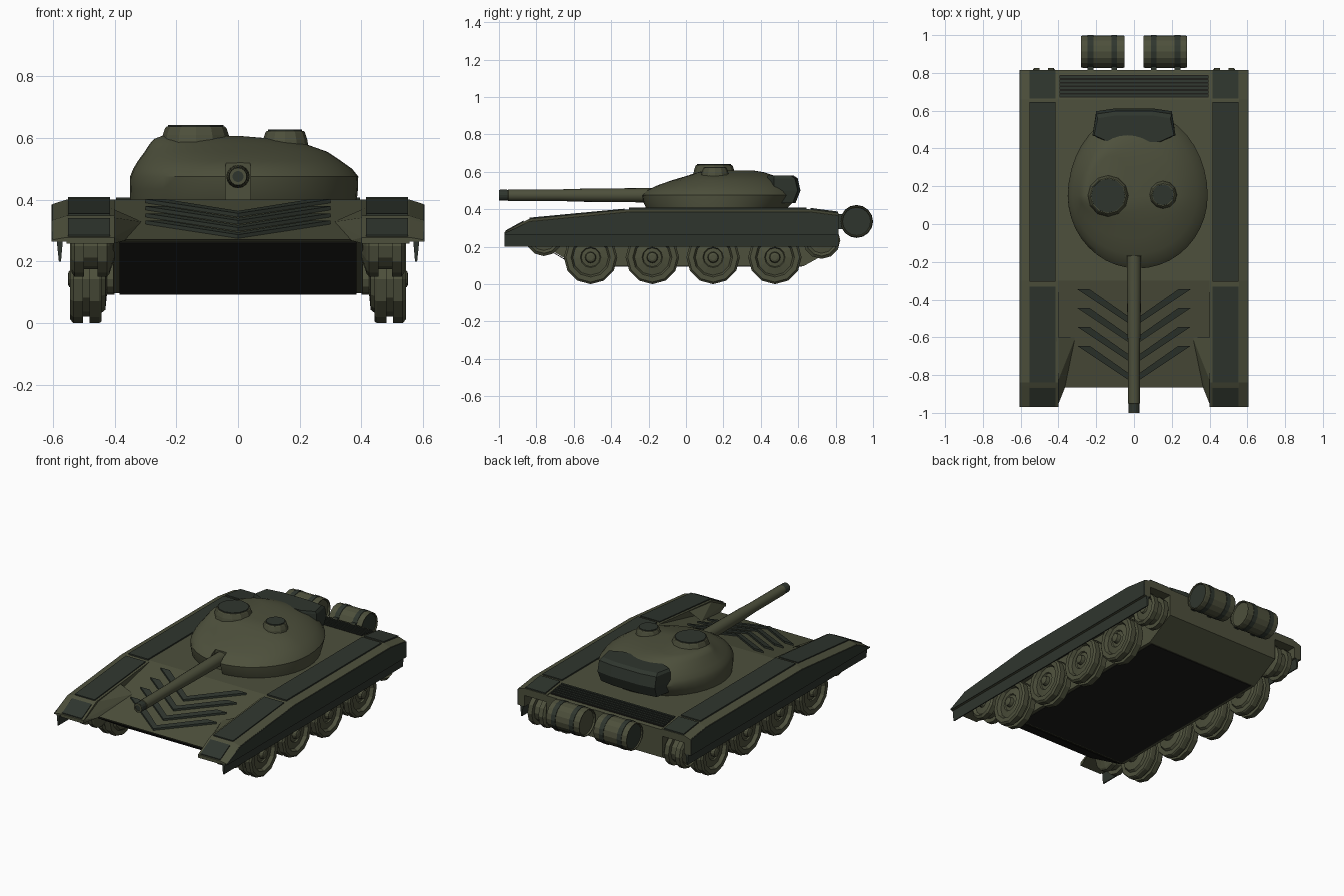
import bpy, bmesh
from math import sin, cos, pi, radians


def material(name, rgb):
    m = bpy.data.materials.new(name)
    m.diffuse_color = (*rgb, 1)
    return m


OLIVE = material("olive", (0.075, 0.08, 0.045))
DARK = material("dark_green", (0.028, 0.036, 0.027))
BLACK = material("shadow", (0.012, 0.012, 0.010))


def finish(name, bm, mat, mirror=False):
    bmesh.ops.recalc_face_normals(bm, faces=bm.faces)
    me = bpy.data.meshes.new(name)
    bm.to_mesh(me)
    bm.free()
    me.materials.append(mat)
    ob = bpy.data.objects.new(name, me)
    bpy.context.collection.objects.link(ob)
    if mirror:
        ob.modifiers.new("mirror", 'MIRROR').use_mirror_merge = False
    return ob


def loft(name, rings, mat, mirror=False):
    bm = bmesh.new()
    vs = [[bm.verts.new(p) for p in r] for r in rings]
    n = len(vs[0])
    for a, b in zip(vs, vs[1:]):
        for i in range(n):
            j = (i + 1) % n
            bm.faces.new((a[i], a[j], b[j], b[i]))
    bm.faces.new(vs[0])
    bm.faces.new(vs[-1])
    return finish(name, bm, mat, mirror)


def prism(name, yz, x0, x1, mat, mirror=False):
    return loft(name, [[(x, y, z) for y, z in yz] for x in (x0, x1)], mat, mirror)


def slab(name, y0, z0, y1, z1, x0, x1, t, mat, mirror=False):
    # sloped plate whose top runs from (y0, z0) to (y1, z1)
    return prism(name, [(y0, z0), (y1, z1), (y1, z1 - t), (y0, z0 - t)], x0, x1, mat, mirror)


def lathe(name, axis, c, prof, mat, n=12, mirror=False):
    # prof: (radius, offset along axis)
    rings = []
    for r, o in prof:
        ring = []
        for k in range(n):
            a = 2 * pi * k / n
            u, v = r * cos(a), r * sin(a)
            d = {'x': (o, u, v), 'y': (u, o, v), 'z': (u, v, o)}[axis]
            ring.append(tuple(p + q for p, q in zip(c, d)))
        rings.append(ring)
    return loft(name, rings, mat, mirror)


def convex(name, pts, mat, mirror=False):
    bm = bmesh.new()
    for p in pts:
        bm.verts.new(p)
    bmesh.ops.convex_hull(bm, input=bm.verts)
    return finish(name, bm, mat, mirror)


def smooth(ob, deg):
    bpy.ops.object.select_all(action='DESELECT')
    ob.select_set(True)
    bpy.context.view_layer.objects.active = ob
    bpy.ops.object.shade_smooth_by_angle(angle=radians(deg))


# Hull
prism("hull", [(-0.865, 0.27), (-0.3, 0.40), (0.66, 0.40), (0.815, 0.375),
               (0.815, 0.20), (0.63, 0.097), (-0.58, 0.097)], -0.405, 0.405, OLIVE)
slab("lower_front_plate", -0.86, 0.262, -0.585, 0.097, -0.385, 0.385, 0.005, BLACK)
slab("belly_plate", -0.57, 0.10, 0.62, 0.10, -0.385, 0.385, 0.006, BLACK)

# Engine grille with slats
slab("engine_grille", 0.67, 0.401, 0.79, 0.383, -0.395, 0.395, 0.01, BLACK)
for i in range(6):
    y = 0.675 + i * 0.0195
    z = 0.407 - (y - 0.67) * 0.155
    slab("grille_slat", y, z, y + 0.01, z - 0.0015, -0.395, 0.395, 0.012, DARK)

# Raised chevrons on the sloped front
def glacis(y):
    return 0.27 + (y + 0.865) * 0.13 / 0.565

for y in (-0.345, -0.445, -0.545, -0.645):
    pts = [(0.30, y), (0.235, y), (0, y - 0.165), (0, y - 0.2)]
    loft("front_chevron", [[(px, py, glacis(py) + h) for px, py in pts]
                           for h in (-0.004, 0.012)], DARK, True)

# Fenders, side skirts and gussets
top = [(-0.97, 0.278), (-0.86, 0.338), (-0.84, 0.348), (-0.3, 0.40), (0.66, 0.40), (0.815, 0.38)]
under = [(0.815, 0.335), (-0.3, 0.35), (-0.84, 0.30), (-0.97, 0.258)]
prism("fender", top + under, 0.40, 0.556, OLIVE, True)
low = [(0.815, 0.265), (-0.97, 0.265)]
loft("fender_edge", [[(0.556, y, z) for y, z in top + low],
                     [(0.601, y, max(z - 0.014, 0.27)) for y, z in top] + [(0.601, y, z) for y, z in low]],
     OLIVE, True)
side = [(y, max(z - 0.016, 0.272)) for y, z in top]
prism("side_skirt", side + low, 0.600, 0.605, DARK, True)
loft("lower_skirt", [[(x, y, 0.268) for x, y in ((0.568, -0.97), (0.588, -0.97), (0.588, 0.815), (0.568, 0.815))],
                     [(x, y, 0.20) for x, y in ((0.574, -0.97), (0.581, -0.97), (0.581, 0.815), (0.574, 0.815))]],
     DARK, True)
for y0, z0, y1, z1 in ((-0.966, 0.286, -0.868, 0.340), (-0.838, 0.355, -0.33, 0.403),
                       (-0.305, 0.408, 0.645, 0.408), (0.665, 0.407, 0.812, 0.388)):
    slab("fender_panel", y0, z0, y1, z1, 0.415, 0.552, 0.014, DARK, True)
convex("front_gusset", [(0.405, -0.965, 0.278), (0.405, -0.965, 0.258), (0.365, -0.865, 0.268),
                        (0.31, -0.60, 0.328), (0.41, -0.60, 0.372), (0.41, -0.85, 0.343)], OLIVE, True)

# Road wheels: paired tyres with dished face and hub
for y in (-0.51, -0.18, 0.145, 0.475):
    lathe("road_wheel", 'x', (0, y, 0.143),
          [(0.05, 0.40), (0.05, 0.425), (0.10, 0.43), (0.11, 0.443), (0.138, 0.443), (0.143, 0.45),
           (0.143, 0.482), (0.122, 0.482), (0.122, 0.502), (0.143, 0.502), (0.143, 0.534),
           (0.132, 0.544), (0.105, 0.544), (0.095, 0.522), (0.055, 0.530), (0.05, 0.522),
           (0.03, 0.525), (0.026, 0.548), (0.015, 0.552)], OLIVE, 12, True)
# Idler and drive wheels
for name, y, z in (("idler_wheel", -0.76, 0.25), ("drive_wheel", 0.725, 0.235)):
    lathe(name, 'x', (0, y, z),
          [(0.04, 0.40), (0.09, 0.417), (0.10, 0.425), (0.10, 0.455), (0.075, 0.455), (0.075, 0.50),
           (0.10, 0.50), (0.10, 0.53), (0.085, 0.54), (0.07, 0.525), (0.03, 0.53), (0.025, 0.54)],
          OLIVE, 12, True)

# Turret: stacked half-ellipse rings (z, x left, x right, y front, y back)
rings = []
for z, xl, xr, yf, yb in ((0.395, -0.350, 0.385, -0.21, 0.53), (0.435, -0.351, 0.389, -0.228, 0.57),
                          (0.475, -0.350, 0.390, -0.235, 0.60), (0.50, -0.340, 0.37, -0.21, 0.59),
                          (0.525, -0.325, 0.335, -0.16, 0.57), (0.555, -0.303, 0.29, -0.075, 0.53),
                          (0.58, -0.287, 0.22, 0.01, 0.47), (0.597, -0.272, 0.12, 0.06, 0.42),
                          (0.607, -0.245, 0.0, 0.11, 0.36)):
    cx, rx = (xl + xr) / 2, (xr - xl) / 2
    ring = []
    for k in range(40):
        a = 2 * pi * k / 40
        ry = (yb - 0.15) if sin(a) > 0 else (0.15 - yf)
        ring.append((cx + rx * cos(a), 0.15 + ry * sin(a), z))
    rings.append(ring)
turret = loft("turret", rings, OLIVE)
# Arched slot for the gun
arch = [(-0.04, 0.38), (0.04, 0.38)] + [(0.04 * cos(pi * k / 8), 0.512 + 0.04 * sin(pi * k / 8)) for k in range(9)]
cutter = loft("gun_slot_cutter", [[(x, y, z) for x, z in arch] for y in (-0.4, -0.17)], OLIVE)
cutter.hide_render = True
cutter.hide_viewport = True
cut = turret.modifiers.new("slot", 'BOOLEAN')
cut.operation, cut.object, cut.solver = 'DIFFERENCE', cutter, 'EXACT'
smooth(turret, 35)

# Gun barrel with hollow muzzle
gun = lathe("gun_barrel", 'y', (0, 0, 0.475),
            [(0.038, -0.12), (0.038, -0.24), (0.035, -0.55), (0.031, -0.68), (0.031, -0.95), (0.028, -0.952),
             (0.028, -1.0), (0.018, -1.0), (0.018, -0.94)], OLIVE, 16)
smooth(gun, 30)
lathe("muzzle_band", 'y', (0, 0, 0.475), [(0.0285, -0.955), (0.0295, -0.957), (0.0295, -0.994), (0.0285, -0.996)], DARK, 16)

# Cupolas with hatches
for x, y, zb, zt, r in ((-0.137, 0.15, 0.57, 0.637, 0.099), (0.153, 0.155, 0.54, 0.622, 0.064)):
    lathe("cupola", 'z', (x, y, 0), [(r + 0.015, zb), (r + 0.008, zt - 0.028), (r, zt - 0.004), (r - 0.004, zt)], OLIVE)
    lathe("cupola_hatch", 'z', (x, y, 0), [(r - 0.008, zt - 0.01), (r - 0.009, zt + 0.005)], DARK)

# Stowage box behind the turret
plan = [(-0.22, 0.47), (-0.14, 0.435), (0.14, 0.435), (0.22, 0.47), (0.20, 0.59), (0.1, 0.605), (-0.1, 0.605), (-0.20, 0.59)]
loft("stowage_box", [[(x * s, y - (d if y > 0.5 else 0), z) for x, y in plan]
                     for z, d, s in ((0.432, 0.02, 0.97), (0.50, -0.007, 1.0), (0.565, 0.008, 1.0), (0.58, 0.03, 0.96))], DARK)

# Rear fuel drums with straps and brackets
for s in (1,):
    drum = (0, 0.912, 0.335)
    lathe("fuel_drum", 'x', drum, [(0.074, 0.06), (0.078, 0.05), (0.083, 0.05), (0.085, 0.055), (0.085, 0.273),
                                   (0.083, 0.28), (0.078, 0.28), (0.074, 0.27)], OLIVE, 16, True)
    lathe("drum_end", 'x', drum, [(0.075, 0.268), (0.075, 0.273)], DARK, 16, True)
    for x in (0.09, 0.215):
        lathe("drum_strap", 'x', drum, [(0.084, x), (0.088, x), (0.088, x + 0.03), (0.084, x + 0.03)], DARK, 16, True)
        slab("drum_bracket", 0.81, 0.375, 0.85, 0.375, x, x + 0.03, 0.08, DARK, True)
